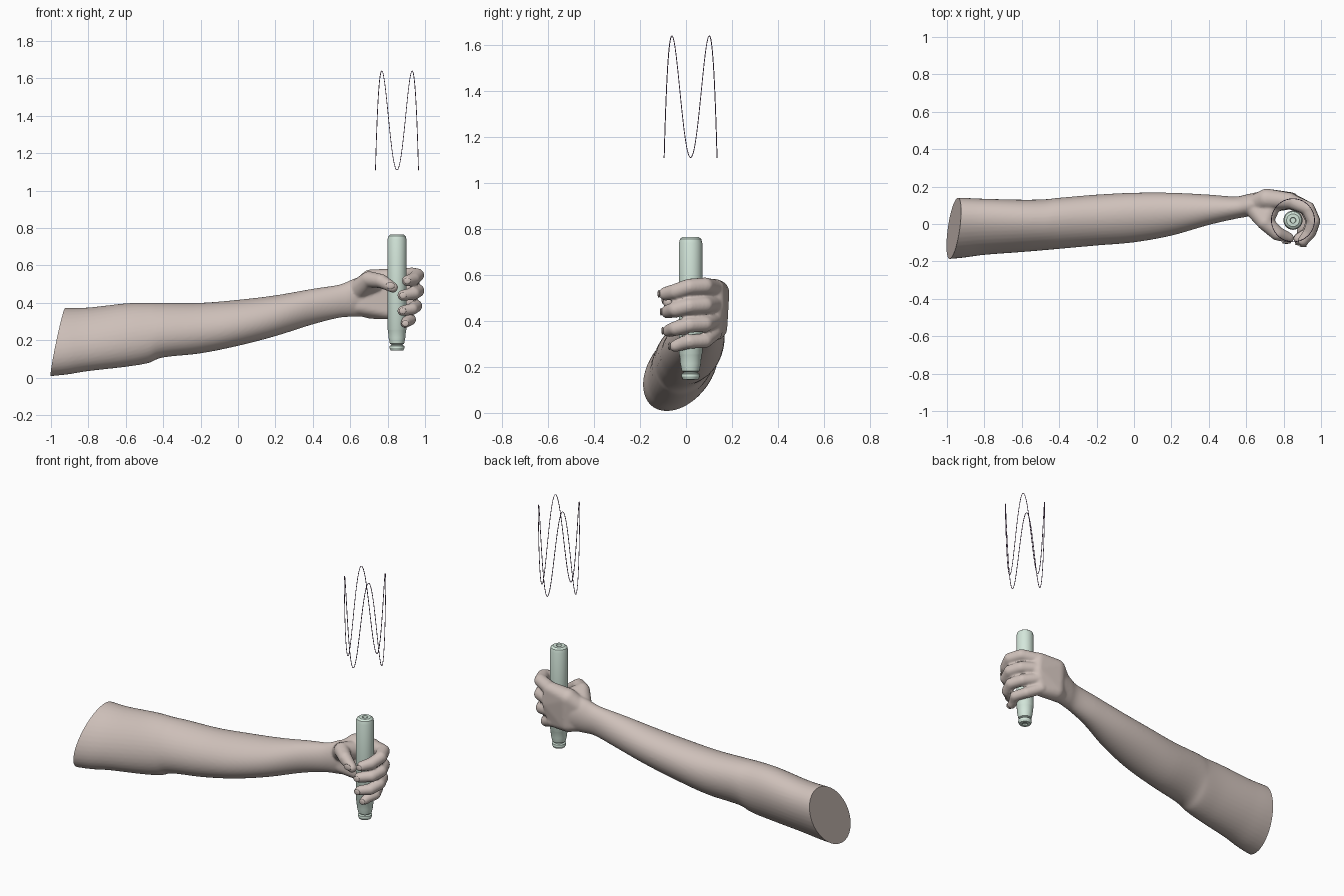
import bpy, bmesh, math
from mathutils import Vector, Matrix

if "Cube" in bpy.data.objects:
    bpy.data.objects.remove(bpy.data.objects["Cube"])


def material(name, color):
    m = bpy.data.materials.new(name)
    m.diffuse_color = (*color, 1)
    m.use_nodes = True
    m.node_tree.nodes["Principled BSDF"].inputs["Base Color"].default_value = m.diffuse_color
    return m


def add_object(name, bm, mat):
    bmesh.ops.recalc_face_normals(bm, faces=bm.faces)
    me = bpy.data.meshes.new(name)
    bm.to_mesh(me)
    bm.free()
    ob = bpy.data.objects.new(name, me)
    bpy.context.collection.objects.link(ob)
    me.materials.append(mat)
    return ob


def activate(ob):
    bpy.ops.object.select_all(action='DESELECT')
    ob.select_set(True)
    bpy.context.view_layer.objects.active = ob


def smooth(ob, deg):
    activate(ob)
    bpy.ops.object.shade_smooth_by_angle(angle=math.radians(deg))


def bridge(bm, rings, cap=True):
    for a, b in zip(rings, rings[1:]):
        for i in range(len(a)):
            j = (i + 1) % len(a)
            bm.faces.new((a[i], a[j], b[j], b[i]))
    if cap:
        bm.faces.new(rings[0][::-1])
        bm.faces.new(rings[-1])


def hull(bm, balls):
    """Closed convex skin around a few balls (position, radius)."""
    tmp = bmesh.new()
    for p, r in balls:
        bmesh.ops.create_icosphere(tmp, subdivisions=3, radius=r, matrix=Matrix.Translation(p))
    pts = [v.co.copy() for v in tmp.verts]
    tmp.free()
    verts = [bm.verts.new(p) for p in pts]
    res = bmesh.ops.convex_hull(bm, input=verts)
    loose = [v for v in verts if v.is_valid and not v.link_faces]
    bmesh.ops.delete(bm, geom=loose, context='VERTS')


def chain(bm, balls):
    for pair in zip(balls, balls[1:]):
        hull(bm, pair)


def catmull(p, t):
    i = min(int(t), len(p) - 2)
    u = t - i
    a, b, c, d = (Vector(p[max(0, min(len(p) - 1, i + k))]) for k in (-1, 0, 1, 2))
    return 0.5 * (2 * b + (c - a) * u + (2 * a - 5 * b + 4 * c - d) * u * u + (3 * b - a - 3 * c + d) * u ** 3)


skin = material("skin", (0.62, 0.53, 0.49))
green = material("pale_green", (0.66, 0.80, 0.71))
dark = material("wire_purple", (0.25, 0.15, 0.28))

# Arm: sections of x, z bottom, z top, y min, y max, tilt
sections = [(-1.10, .00, .37, -.195, .14, .38), (-0.93, .015, .372, -.182, .14, .36),
            (-0.8, .035, .375, -.165, .135, .32), (-0.6, .058, .397, -.15, .13, .25),
            (-0.48, .078, .40, -.14, .132, .2), (-0.4, .108, .40, -.133, .14, .2),
            (-0.2, .13, .40, -.115, .157, .15), (0.0, .17, .416, -.098, .167, .15),
            (0.2, .222, .44, -.062, .167, .1), (0.4, .285, .475, -.005, .157, .0),
            (0.54, .32, .497, .027, .147, .0), (0.61, .325, .525, .04, .16, .0),
            (0.68, .325, .55, .06, .175, .0)]
arm = bmesh.new()
rings = []
steps = 6 * (len(sections) - 1)
for k in range(steps + 1):
    x, z0, z1, y0, y1, tilt = catmull(sections, k / 6)
    rings.append([arm.verts.new((x, (y0 + y1) / 2 + (y1 - y0) / 2 * math.cos(t),
                                 (z0 + z1) / 2 + (z1 - z0) / 2 * math.sin(t + tilt)))
                  for t in (2 * math.pi * i / 40 for i in range(40))])
bridge(arm, rings)

# Palm and back of the hand
hull(arm, [((.64, .105, .47), .05), ((.64, .10, .385), .05), ((.71, .133, .523), .056),
           ((.71, .125, .37), .055), ((.83, .125, .54), .043), ((.84, .13, .46), .04),
           ((.81, .115, .352), .041)])

# Thumb
thumb = [((.645, .09, .47), .058), ((.70, .01, .525), .044), ((.765, -.05, .517), .038),
         ((.828, -.074, .482), .028)]
hull(arm, [thumb[0], thumb[1], ((.73, .10, .50), .055)])
chain(arm, thumb)

# Fingers: knuckle x, z at knuckle, middle, tip, outer x, tip x, tip y, radius
nails = [((.815, -.1, .492), (.024, .006, .018))]
for kx, zk, zm, zt, xo, tx, ty, r in [(.83, .54, .548, .518, .96, .905, -.09, .036),
                                      (.84, .475, .465, .44, .961, .882, -.08, .036),
                                      (.83, .41, .383, .357, .952, .88, -.075, .034),
                                      (.815, .352, .31, .29, .922, .895, -.048, .031)]:
    chain(arm, [((kx, .125, zk), r * 1.12), ((xo - .03, .083, zm + .004), r * 1.03),
                ((xo, .015, zm), r), ((xo - .02, -.045 if ty < -.06 else -.02, zt + .01), r * .95),
                ((tx, ty, zt), r * .82)])
    nails.append(((tx, ty - r * .78, zt), (.02, .006, .017)))

# Fuse into one skin, soften, then cut the upper arm flat
body = add_object("arm_and_hand", arm, skin)
activate(body)
m = body.modifiers.new("fuse", 'REMESH')
m.mode = 'VOXEL'
m.voxel_size = 0.007
s = body.modifiers.new("soften", 'SMOOTH')
s.factor = 0.5
s.iterations = 6
for mod in ("fuse", "soften"):
    bpy.ops.object.modifier_apply(modifier=mod)
bm = bmesh.new()
bm.from_mesh(body.data)
cut = bmesh.ops.bisect_plane(bm, geom=bm.verts[:] + bm.edges[:] + bm.faces[:],
                             plane_co=(-.963, 0, .185), plane_no=(-1, .06, .19), clear_outer=True)
bmesh.ops.holes_fill(bm, edges=[e for e in bm.edges if e.is_boundary], sides=0)
bm.to_mesh(body.data)
bm.free()
smooth(body, 50)

# Fingernails
bm = bmesh.new()
for p, sc in nails:
    bmesh.ops.create_uvsphere(bm, u_segments=16, v_segments=10, radius=1,
                              matrix=Matrix.Translation(p) @ Matrix.Diagonal((*sc, 1)))
smooth(add_object("fingernails", bm, skin), 60)

# Hand-held cylinder: turned profile of radius, z
profile = [(.014, .752), (.016, .766), (.034, .766), (.046, .757), (.051, .738), (.051, .258),
           (.048, .252), (.045, .215), (.038, .182), (.030, .178), (.030, .174), (.039, .170),
           (.040, .158), (.034, .146), (.016, .144), (.014, .152)]
bm = bmesh.new()
bridge(bm, [[bm.verts.new((.85 + r * math.cos(a), .02 + r * math.sin(a), z))
             for a in (2 * math.pi * i / 40 for i in range(40))] for r, z in profile])
smooth(add_object("held_cylinder", bm, green), 30)

# Floating wavy ring of thin wire
curve = bpy.data.curves.new("wavy_ring", 'CURVE')
curve.dimensions = '3D'
curve.bevel_depth = 0.002
curve.bevel_resolution = 1
sp = curve.splines.new('POLY')
n = 160
sp.points.add(n - 1)
for i, p in enumerate(sp.points):
    a = 2 * math.pi * i / n
    p.co = (.85 + .115 * math.cos(a), .02 + .115 * math.sin(a), 1.375 - .265 * math.cos(4 * a), 1)
sp.use_cyclic_u = True
ring = bpy.data.objects.new("wavy_ring", curve)
bpy.context.collection.objects.link(ring)
curve.materials.append(dark)
activate(ring)
bpy.ops.object.convert(target='MESH')
